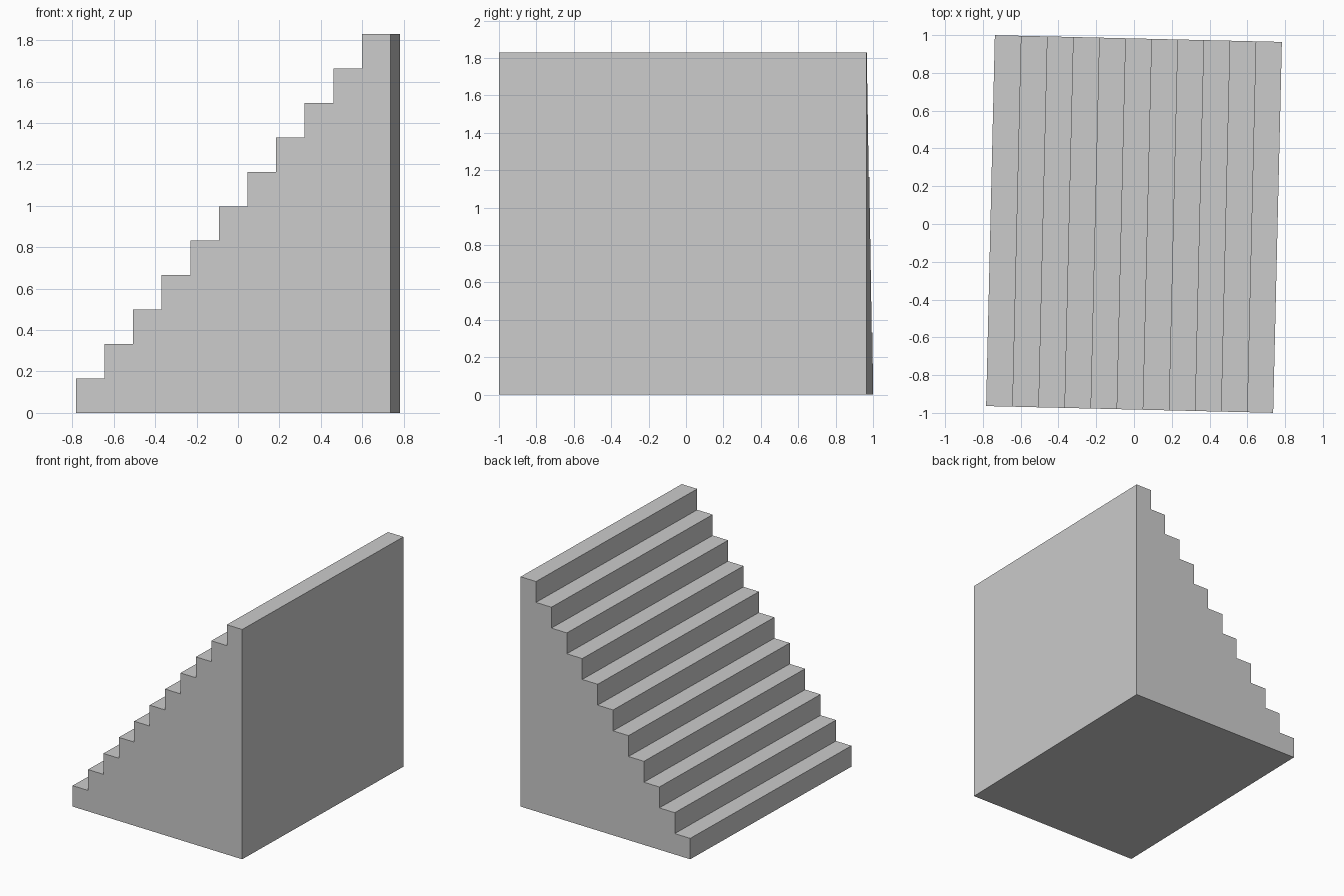
import bpy, bmesh, math
from mathutils import Matrix

if "Cube" in bpy.data.objects:
    bpy.data.objects.remove(bpy.data.objects["Cube"])

STEPS = 11
LENGTH, WIDTH, HEIGHT = 1.52, 1.964, 1.83
TURN = -0.0235  # slight clockwise turn seen from above
run, rise = LENGTH / STEPS, HEIGHT / STEPS

# Stepped side profile in x, z
profile = [(LENGTH / 2, 0), (-LENGTH / 2, 0)]
for i in range(STEPS):
    x, z = -LENGTH / 2 + i * run, (i + 1) * rise
    profile += [(x, z), (x + run, z)]

# Extrude the profile across the width
bm = bmesh.new()
face = bm.faces.new([bm.verts.new((x, -WIDTH / 2, z)) for x, z in profile])
result = bmesh.ops.extrude_face_region(bm, geom=[face])
verts = [g for g in result["geom"] if isinstance(g, bmesh.types.BMVert)]
bmesh.ops.translate(bm, verts=verts, vec=(0, WIDTH, 0))
bmesh.ops.remove_doubles(bm, verts=bm.verts[:], dist=1e-5)
bmesh.ops.transform(bm, matrix=Matrix.Rotation(TURN, 4, 'Z'), verts=bm.verts[:])
bmesh.ops.recalc_face_normals(bm, faces=bm.faces[:])

# Solid staircase
mesh = bpy.data.meshes.new("staircase")
bm.to_mesh(mesh)
bm.free()
bpy.context.collection.objects.link(bpy.data.objects.new("staircase", mesh))
